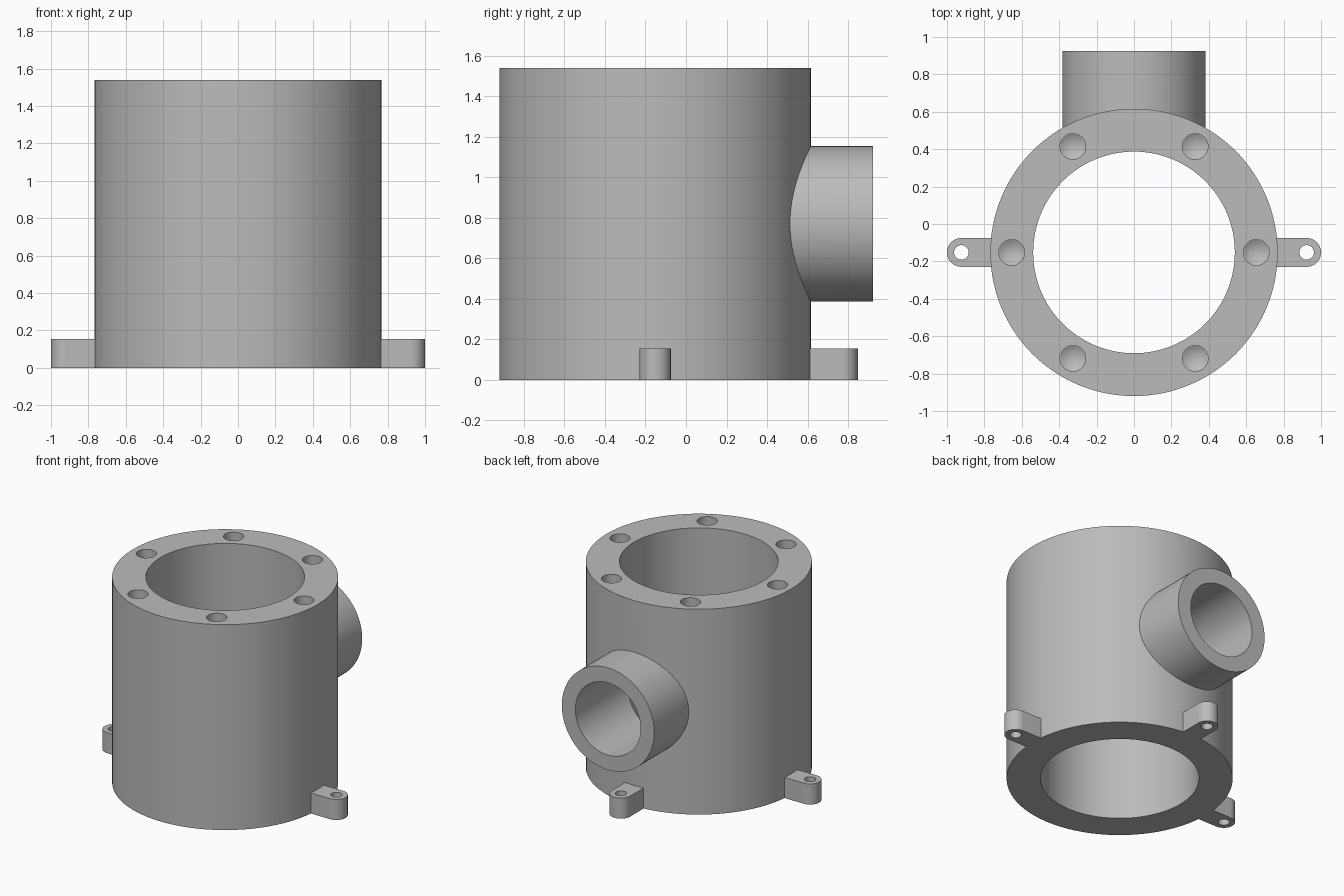
import bpy
import math
from mathutils import Matrix, Vector

cube = bpy.data.objects.get("Cube")
if cube:
    bpy.data.objects.remove(cube, do_unlink=True)

CY = -0.152                      # y of the main axis
HEIGHT, OUTER, BORE = 1.54, 0.768, 0.539
PIPE_Z, PIPE_END = 0.77, 0.924
EAR_REACH, EAR_R, EAR_H = 0.923, 0.077, 0.154

grey = bpy.data.materials.new("plain grey")
grey.use_nodes = True
colour = (0.5, 0.5, 0.5, 1)
grey.diffuse_color = colour
grey.node_tree.nodes["Principled BSDF"].inputs["Base Color"].default_value = colour


def rod(name, start, end, r1, r2=None, sides=96):
    """Cylinder or cone running from start to end."""
    start, end = Vector(start), Vector(end)
    axis = end - start
    bpy.ops.mesh.primitive_cone_add(vertices=sides, radius1=r1,
                                    radius2=r1 if r2 is None else r2, depth=axis.length)
    ob = bpy.context.object
    ob.name = name
    turn = axis.to_track_quat("Z", "Y").to_matrix().to_4x4()
    ob.data.transform(Matrix.Translation((start + end) / 2) @ turn)
    ob.data.materials.append(grey)
    return ob


def combine(target, tool, operation):
    """Boolean the tool into the target, then discard the tool."""
    mod = target.modifiers.new("combine", "BOOLEAN")
    mod.operation, mod.solver, mod.object = operation, "EXACT", tool
    bpy.context.view_layer.objects.active = target
    bpy.ops.object.modifier_apply(modifier=mod.name)
    bpy.data.objects.remove(tool, do_unlink=True)


def polar(radius, angle, z):
    return (radius * math.cos(angle), CY + radius * math.sin(angle), z)


# Main barrel with side pipe
housing = rod("housing", (0, CY, 0), (0, CY, HEIGHT), OUTER, sides=128)
combine(housing, rod("side_pipe", (0, CY + 0.6, PIPE_Z), (0, PIPE_END, PIPE_Z), 0.383), "UNION")

# Three mounting ears with rounded ends
for angle in (0, math.pi / 2, math.pi):
    bpy.ops.mesh.primitive_cube_add(size=1)
    ear = bpy.context.object
    ear.name = "mounting_ear"
    inner = 0.66
    ear.data.transform(Matrix.Translation((0, CY, 0)) @ Matrix.Rotation(angle, 4, "Z")
                       @ Matrix.Translation(((inner + EAR_REACH) / 2, 0, EAR_H / 2))
                       @ Matrix.Diagonal((EAR_REACH - inner, 2 * EAR_R, EAR_H, 1)))
    ear.data.materials.append(grey)
    tip = rod("ear_tip", polar(EAR_REACH, angle, 0), polar(EAR_REACH, angle, EAR_H), EAR_R, sides=48)
    combine(ear, tip, "UNION")
    combine(housing, ear, "UNION")
    hole = rod("ear_hole", polar(EAR_REACH, angle, -0.1), polar(EAR_REACH, angle, 0.3), 0.039, sides=32)
    combine(housing, hole, "DIFFERENCE")

# Main bore and side pipe bore
combine(housing, rod("main_bore", (0, CY, -0.1), (0, CY, HEIGHT + 0.1), BORE, sides=128), "DIFFERENCE")
combine(housing, rod("pipe_bore", (0, CY, PIPE_Z), (0, PIPE_END + 0.1, PIPE_Z), 0.271), "DIFFERENCE")

# Six drilled screw holes with conical bottoms
floor = HEIGHT - 0.31
for i in range(6):
    angle = i * math.pi / 3
    drill = rod("screw_hole", polar(0.654, angle, floor), polar(0.654, angle, HEIGHT + 0.1), 0.069, sides=32)
    point = rod("drill_point", polar(0.654, angle, floor - 0.04), polar(0.654, angle, floor + 0.001),
                0, 0.069, sides=32)
    combine(drill, point, "UNION")
    combine(housing, drill, "DIFFERENCE")

# Smooth round walls, crisp rims
bpy.ops.object.select_all(action="DESELECT")
housing.select_set(True)
bpy.context.view_layer.objects.active = housing
bpy.ops.object.shade_smooth_by_angle(angle=math.radians(25))
